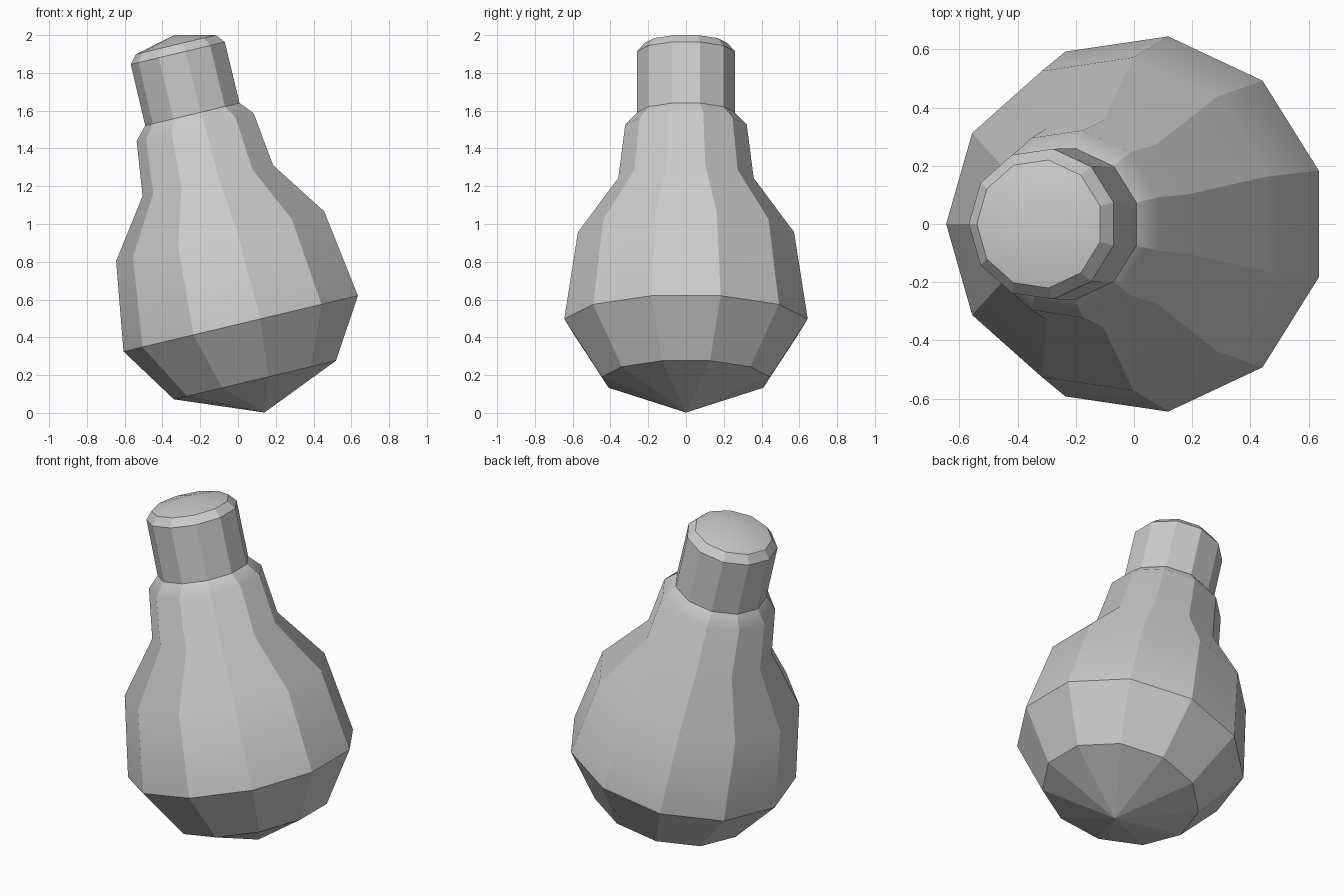
import bpy, bmesh
from math import sin, cos, pi, radians
from mathutils import Matrix

if "Cube" in bpy.data.objects:
    bpy.data.objects.remove(bpy.data.objects["Cube"])

SIDES = 11
TILT = Matrix.Translation((0.14, 0, 0.002)) @ Matrix.Rotation(radians(-13.4), 4, 'Y')


def lathe(name, profile, soft_rings=(), soft_apex=False):
    """Spin (radius, height) points; radius 0 makes a fan. Long edges stay crisp."""
    bm = bmesh.new()
    rings = []
    for r, z in profile:
        if r == 0:
            rings.append([bm.verts.new((0, 0, z))] * SIDES)
        else:
            rings.append([bm.verts.new((r * cos(pi + 2 * pi * i / SIDES),
                                        r * sin(pi + 2 * pi * i / SIDES), z))
                          for i in range(SIDES)])
    for a, b in zip(rings, rings[1:]):
        for i in range(SIDES):
            j = (i + 1) % SIDES
            quad = list(dict.fromkeys((a[i], a[j], b[j], b[i])))
            bm.faces.new(quad).smooth = True
    # Only the chosen rings and the domed end shade smoothly
    for e in bm.edges:
        e.smooth = False
    for k in soft_rings:
        for i in range(SIDES):
            bm.edges.get((rings[k][i], rings[k][(i + 1) % SIDES])).smooth = True
    if soft_apex:
        for e in rings[-1][0].link_edges:
            e.smooth = True
    bmesh.ops.transform(bm, matrix=TILT, verts=bm.verts)
    mesh = bpy.data.meshes.new(name)
    bm.to_mesh(mesh)
    bm.free()
    obj = bpy.data.objects.new(name, mesh)
    bpy.context.collection.objects.link(obj)
    return obj


# Bulb body: pointed bottom, wide belly, neck and shoulder
lathe("bulb_body", [(0, 0), (0.45, 0.179), (0.651, 0.487), (0.578, 0.962),
                    (0.362, 1.264), (0.325, 1.555), (0.262, 1.624)],
      soft_rings=(3, 4, 5))

# Base cylinder with bevelled rim and shallow domed end
lathe("bulb_base", [(0.262, 1.624), (0.261, 1.957), (0.222, 2.003), (0, 2.055)],
      soft_apex=True)
